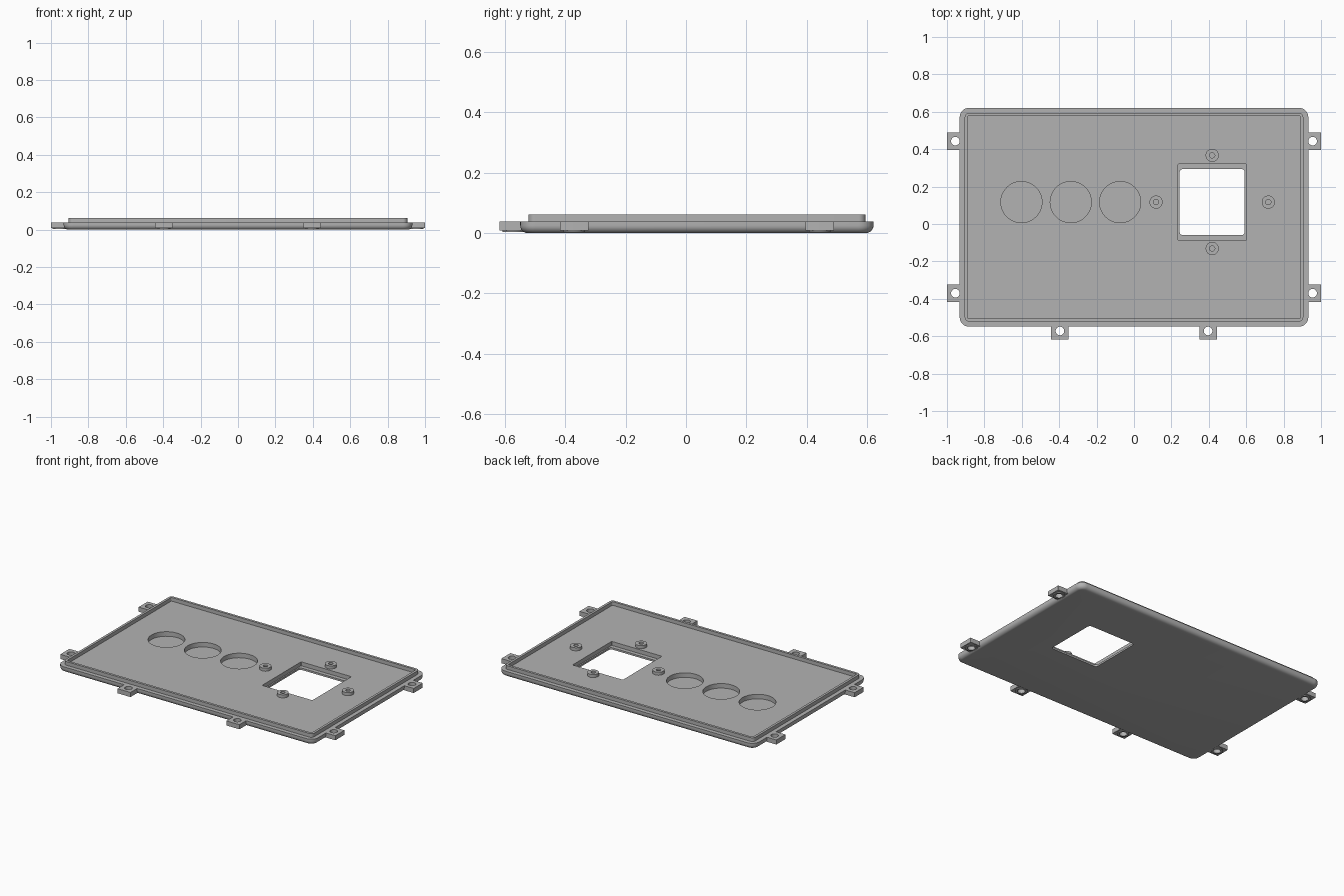
import bpy, bmesh, math

old = bpy.data.objects.get("Cube")
if old:
    bpy.data.objects.remove(old, do_unlink=True)

grey = bpy.data.materials.new("plain grey")
grey.use_nodes = True
colour = (0.45, 0.45, 0.45, 1)
grey.diffuse_color = colour
grey.node_tree.nodes["Principled BSDF"].inputs["Base Color"].default_value = colour

FLOOR, RIM, CY = 0.038, 0.062, 0.036


def rounded_rect(cx, cy, hx, hy, r, z, steps=8):
    """Counter-clockwise outline with rounded corners."""
    pts = []
    for k, (sx, sy) in enumerate([(1, 1), (-1, 1), (-1, -1), (1, -1)]):
        for i in range(steps + 1):
            a = math.pi / 2 * (k + i / steps)
            pts.append((cx + sx * (hx - r) + r * math.cos(a),
                        cy + sy * (hy - r) + r * math.sin(a), z))
    return pts


def circle(cx, cy, r, z, n=48):
    return [(cx + r * math.cos(2 * math.pi * i / n),
             cy + r * math.sin(2 * math.pi * i / n), z) for i in range(n)]


def loft(name, loops, cutter=False):
    """Closed solid through matching outlines, capped at both ends."""
    bm = bmesh.new()
    rings = [[bm.verts.new(p) for p in loop] for loop in loops]
    for a, b in zip(rings, rings[1:]):
        n = len(a)
        for i in range(n):
            bm.faces.new((a[i], a[(i + 1) % n], b[(i + 1) % n], b[i]))
    bm.faces.new(rings[0][::-1])
    bm.faces.new(rings[-1])
    bmesh.ops.recalc_face_normals(bm, faces=bm.faces)
    mesh = bpy.data.meshes.new(name)
    bm.to_mesh(mesh)
    bm.free()
    mesh.materials.append(grey)
    obj = bpy.data.objects.new(name, mesh)
    bpy.context.collection.objects.link(obj)
    obj.hide_render = cutter
    return obj


def cylinder(name, x, y, r, z0, z1, cutter=False):
    return loft(name, [circle(x, y, r, z0), circle(x, y, r, z1)], cutter)


def box(name, x, y, hx, hy, r, z0, z1, cutter=False):
    return loft(name, [rounded_rect(x, y, hx, hy, r, z) for z in (z0, z1)], cutter)


def cut(obj, tools):
    """Subtract the tools, then remove them."""
    bpy.context.view_layer.objects.active = obj
    for tool in tools:
        mod = obj.modifiers.new("cut", "BOOLEAN")
        mod.operation, mod.solver, mod.object = "DIFFERENCE", "EXACT", tool
        bpy.ops.object.modifier_apply(modifier=mod.name)
        bpy.data.objects.remove(tool, do_unlink=True)


parts = []

# Panel with a rolled lower edge, raised lip and sunken floor
fillet = 0.025
loops = []
for i in range(7):
    a = math.pi / 2 * i / 6
    inset = fillet * (1 - math.sin(a))
    loops.append(rounded_rect(0, CY, 0.932 - inset, 0.585 - inset, 0.05 - inset,
                              fillet * (1 - math.cos(a))))
loops.append(rounded_rect(0, CY, 0.932, 0.585, 0.05, FLOOR))
for inset, r, z in [(0.027, 0.023, FLOOR), (0.027, 0.023, RIM),
                    (0.043, 0.007, RIM), (0.043, 0.007, FLOOR)]:
    loops.append(rounded_rect(0, CY, 0.932 - inset, 0.585 - inset, r, z))
panel = loft("panel", loops)
tools = [cylinder("button_pocket", x, 0.117, 0.11, 0.008, 0.1, True)
         for x in (-0.602, -0.338, -0.074)]
tools.append(box("window_recess", 0.418, 0.117, 0.183, 0.203, 0.004, 0.012, 0.1, True))
tools.append(box("window_hole", 0.418, 0.117, 0.174, 0.177, 0.018, -0.1, 0.1, True))
cut(panel, tools)
parts.append(panel)

# Screw bosses around the window
for x, y in [(0.418, 0.367), (0.418, -0.131), (0.118, 0.117), (0.718, 0.117)]:
    boss = cylinder("screw_boss", x, y, 0.035, FLOOR - 0.002, 0.058)
    cut(boss, [cylinder("pilot_hole", x, y, 0.014, FLOOR, 0.1, True)])
    parts.append(boss)


# Mounting tabs, each with a collar beneath its hole
def mounting_tab(x, y, hx, hy, hole):
    tab = box("mounting_tab", x, y, hx, hy, 0.001, 0.008, FLOOR)
    cut(tab, [cylinder("tab_hole", *hole, 0.023, -0.1, 0.1, True)])
    collar = cylinder("tab_collar", *hole, 0.036, 0.003, 0.009)
    cut(collar, [cylinder("collar_hole", *hole, 0.023, -0.1, 0.1, True)])
    parts.extend((tab, collar))


for side in (-1, 1):
    for y in (0.443, -0.37):
        mounting_tab(side * 0.961, y, 0.039, 0.047, (side * 0.955, y))
    mounting_tab(side * 0.396, -0.58, 0.047, 0.038, (side * 0.396, -0.572))

# Smooth round walls, keep hard edges
bpy.ops.object.select_all(action="DESELECT")
for obj in parts:
    obj.select_set(True)
bpy.context.view_layer.objects.active = panel
bpy.ops.object.shade_smooth_by_angle(angle=math.radians(30))
